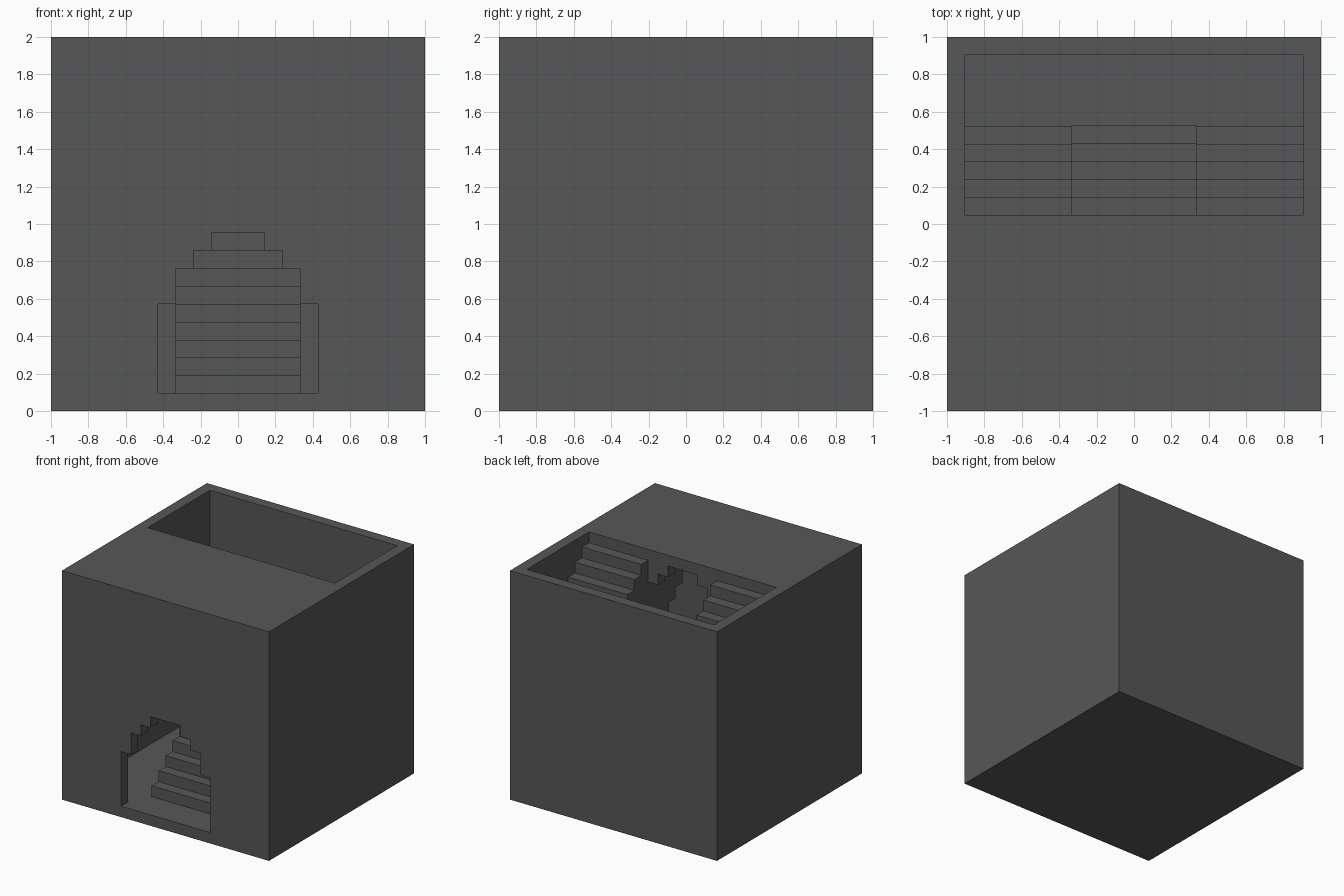
import bpy, bmesh
from mathutils import Vector

old = bpy.data.objects.get("Cube")
if old:
    bpy.data.objects.remove(old, do_unlink=True)

U = 2 / 21  # the block grid: the cube is 21 units wide

stone = bpy.data.materials.new("dark_grey_stone")
stone.use_nodes = True
GREY = (0.095, 0.095, 0.095, 1)
stone.diffuse_color = GREY
bsdf = next(n for n in stone.node_tree.nodes if n.type == 'BSDF_PRINCIPLED')
bsdf.inputs["Base Color"].default_value = GREY
bsdf.inputs["Roughness"].default_value = 0.8


def prism(name, profile, axis, lo, hi):
    """Extrude a closed 2D profile (grid units) along x or y from lo to hi."""
    bm = bmesh.new()

    def place(a, b, t):
        return Vector((t, a, b) if axis == 'x' else (a, t, b)) * U

    face = bm.faces.new([bm.verts.new(place(a, b, lo)) for a, b in profile])
    out = bmesh.ops.extrude_face_region(bm, geom=[face])
    moved = [v for v in out["geom"] if isinstance(v, bmesh.types.BMVert)]
    step = Vector((1, 0, 0) if axis == 'x' else (0, 1, 0)) * (hi - lo) * U
    bmesh.ops.translate(bm, verts=moved, vec=step)
    bmesh.ops.recalc_face_normals(bm, faces=bm.faces)
    mesh = bpy.data.meshes.new(name)
    bm.to_mesh(mesh)
    bm.free()
    mesh.materials.append(stone)
    ob = bpy.data.objects.new(name, mesh)
    bpy.context.collection.objects.link(ob)
    return ob


def box(name, x0, x1, y0, y1, z0, z1):
    return prism(name, [(x0, z0), (x1, z0), (x1, z1), (x0, z1)], 'y', y0, y1)


def carve(target, cutter):
    cutter.hide_render = True
    mod = target.modifiers.new("carve", 'BOOLEAN')
    mod.operation = 'DIFFERENCE'
    mod.solver = 'EXACT'
    mod.object = cutter
    bpy.context.view_layer.objects.active = target
    bpy.ops.object.modifier_apply(modifier=mod.name)
    bpy.data.objects.remove(cutter, do_unlink=True)


# Hollow cube shell with a roof opening and a stepped doorway
shell = box("outer_shell", -10.5, 10.5, -10.5, 10.5, 0, 21)
carve(shell, box("room_cutter", -9.5, 9.5, -9.5, 9.5, 1, 20))
carve(shell, box("roof_cutter", -9.5, 9.5, 0.5, 9.5, 19.5, 22))
half_door = [(4.5, 1), (4.5, 6), (3.5, 6), (3.5, 8), (2.5, 8), (2.5, 9), (1.5, 9), (1.5, 10)]
door = half_door + [(-x, z) for x, z in reversed(half_door)]
carve(shell, prism("door_cutter", door, 'y', -11, -9.3))

# Central flight climbing from the door to the rear landing
flight = [(5.5, 0.8), (-7.5, 0.8)]
for k in range(13):
    flight += [(-7.5 + k, 2 + k), (-6.5 + k, 2 + k)]
prism("central_stairs", flight, 'x', -3.5, 3.5)

# Rear landing
box("rear_landing", -9.7, 9.7, 5.5, 9.7, 6, 15)

# Side flights climbing from the landing forward to the roof
side = [(-8.5, 20.4), (0.4, 20.4), (0.4, 20)]
for k in range(5):
    side += [(0.5 + k, 20 - k), (1.5 + k, 20 - k)]
for k in range(14):
    side += [(5.5 - k, 7 + k), (4.5 - k, 7 + k)]
side = [p for i, p in enumerate(side) if i == 0 or p != side[i - 1]]
prism("left_stairs", side, 'x', 3.5, 9.7)
prism("right_stairs", side, 'x', -9.7, -3.5)

# Stepped corbels under the roof edge, between the side flights
corbel = [(3.5, 20), (3.5, 18), (2.5, 18), (2.5, 19), (1.5, 19), (1.5, 20)]
for s, name in ((1, "left_corbel"), (-1, "right_corbel")):
    prism(name, [(s * x, z) for x, z in corbel], 'y', -0.5, 0.5)
